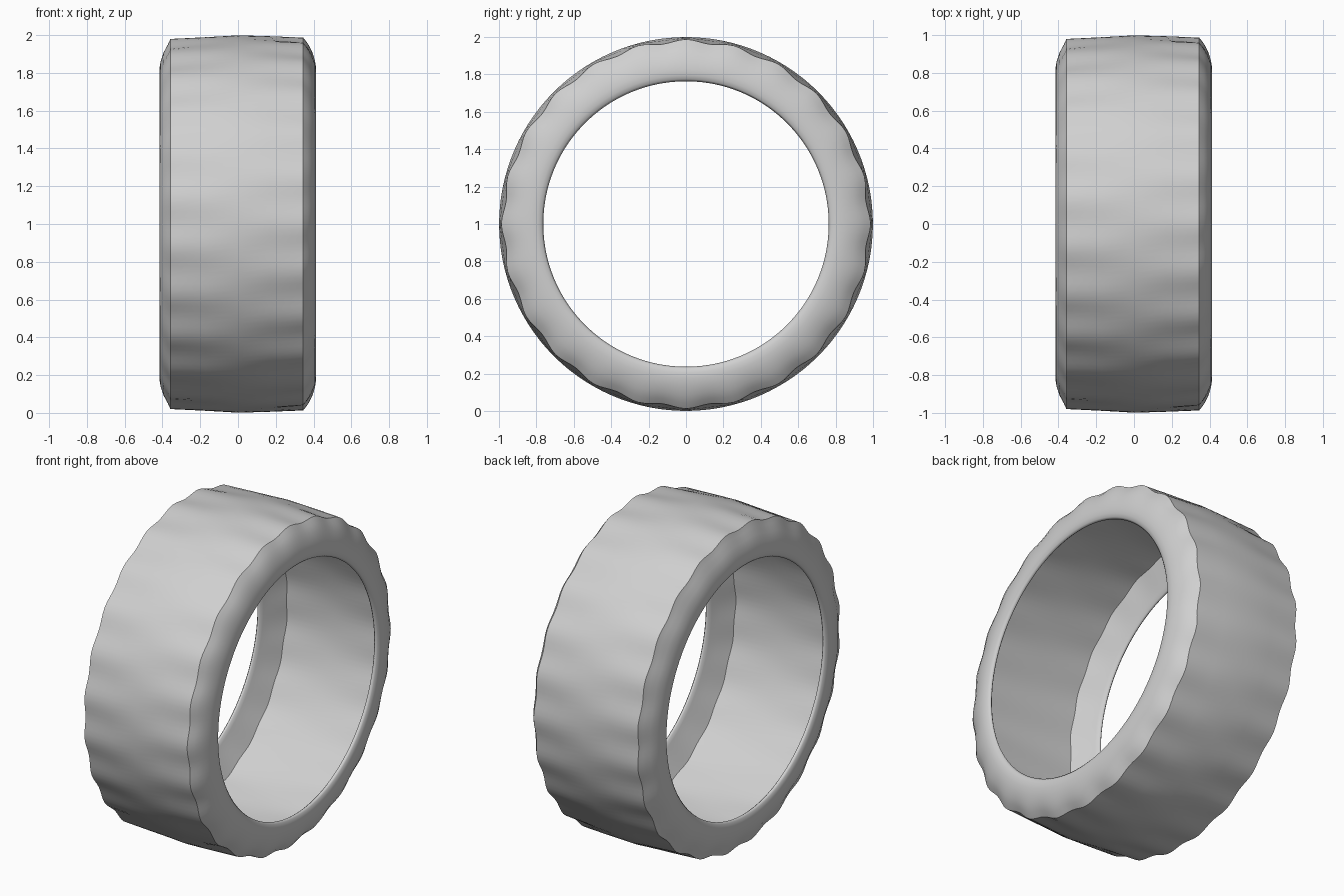
import bpy, bmesh
from math import sin, cos, pi

cube = bpy.data.objects.get("Cube")
if cube:
    bpy.data.objects.remove(cube, do_unlink=True)

SEGMENTS = 192
LOBES = 24

rubber = bpy.data.materials.new("light_grey_rubber")
rubber.use_nodes = True
grey = (0.63, 0.63, 0.63, 1)
rubber.diffuse_color = grey
rubber.node_tree.nodes["Principled BSDF"].inputs["Base Color"].default_value = grey

# Half section from tread shoulder over the sidewall and bead into the cavity:
# (x, radius, ripple height, crease)
half = [
    (0.345, 0.978, 0.009, True),
    (0.370, 0.948, 0.007, False),
    (0.392, 0.910, 0.004, False),
    (0.407, 0.865, 0.002, False),
    (0.414, 0.825, 0, False),
    (0.413, 0.795, 0, False),
    (0.407, 0.774, 0, False),
    (0.397, 0.763, 0, False),
    (0.387, 0.770, 0, False),
    (0.378, 0.790, 0, False),
    (0.355, 0.840, 0.002, False),
    (0.312, 0.925, 0.006, True),
]


def mirrored(p):
    x, r, ripple, crease = p
    # The far shoulder sits slightly wider
    offset = 0.013 if r > 0.95 else 0.002
    return (-x - offset, r, -ripple, crease)


# Closed section; the ripples are staggered by half a lobe on the two sides
section = [(0, 0.999, 0, False), (0.17, 0.991, 0.003, False)] + half
section += [(0, 0.936, 0, False)]
section += [mirrored(p) for p in reversed(half)]
section += [(-0.17, 0.991, -0.003, False)]

bm = bmesh.new()
rings = []
for x, r, ripple, crease in section:
    ring = []
    for i in range(SEGMENTS):
        a = 2 * pi * i / SEGMENTS
        radius = r + ripple * cos(LOBES * a)
        ring.append(bm.verts.new((x, radius * sin(a), 1 + radius * cos(a))))
    rings.append(ring)

# Skin the rings
count = len(rings)
for k in range(count):
    a, b = rings[k], rings[(k + 1) % count]
    for i in range(SEGMENTS):
        j = (i + 1) % SEGMENTS
        bm.faces.new((a[i], a[j], b[j], b[i])).smooth = True
bmesh.ops.recalc_face_normals(bm, faces=bm.faces[:])

# Crisp shoulders and cavity corners
for ring, point in zip(rings, section):
    if point[3]:
        for i in range(SEGMENTS):
            bm.edges.get((ring[i], ring[(i + 1) % SEGMENTS])).smooth = False

mesh = bpy.data.meshes.new("tire")
bm.to_mesh(mesh)
bm.free()
mesh.materials.append(rubber)
tire = bpy.data.objects.new("tire", mesh)
bpy.context.collection.objects.link(tire)
